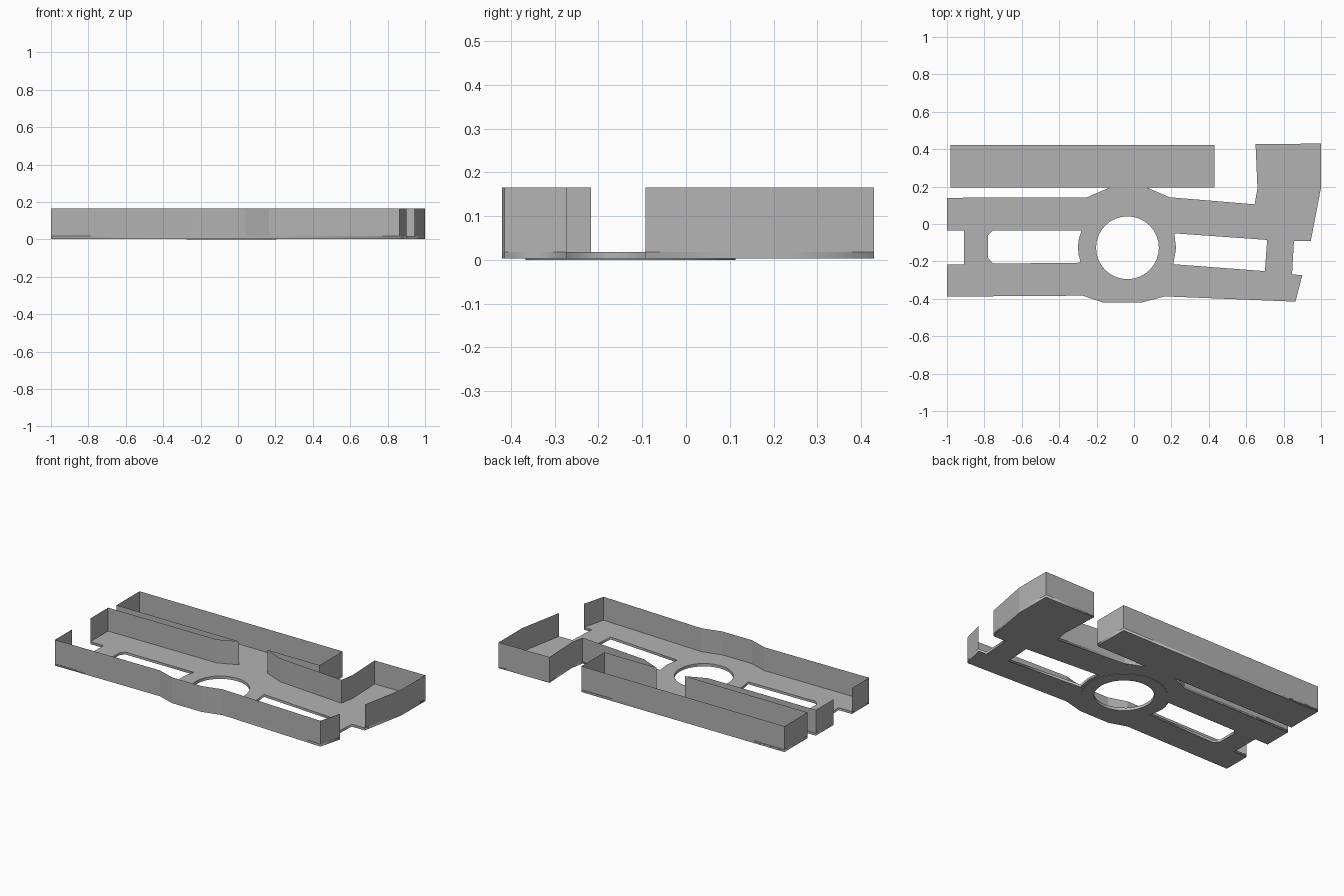
import bpy, bmesh, math

cube = bpy.data.objects.get("Cube")
if cube:
    bpy.data.objects.remove(cube, do_unlink=True)

BASE, FLOOR, TOP = 0.003, 0.018, 0.165

grey = bpy.data.materials.new("light_grey")
grey.use_nodes = True
colour = (0.45, 0.45, 0.45, 1)
grey.diffuse_color = colour
grey.node_tree.nodes["Principled BSDF"].inputs["Base Color"].default_value = colour


def slab(name, loops, low, high):
    """Flat plate from closed outlines; inner outlines become holes."""
    curve = bpy.data.curves.new(name, "CURVE")
    curve.dimensions = "2D"
    curve.fill_mode = "BOTH"
    curve.extrude = (high - low) / 2
    for loop in loops:
        spline = curve.splines.new("POLY")
        spline.points.add(len(loop) - 1)
        for point, (x, y) in zip(spline.points, loop):
            point.co = (x, y, 0, 1)
        spline.use_cyclic_u = True
    obj = bpy.data.objects.new(name, curve)
    bpy.context.collection.objects.link(obj)
    obj.location.z = (low + high) / 2
    curve.materials.append(grey)
    bpy.ops.object.select_all(action="DESELECT")
    obj.select_set(True)
    bpy.context.view_layer.objects.active = obj
    bpy.ops.object.convert(target="MESH")


def wall(name, path):
    """Thin upright sheet along an open path."""
    bm = bmesh.new()
    rows = [[bm.verts.new((x, y, z)) for x, y in path] for z in (BASE, TOP)]
    low, high = rows
    for i in range(len(path) - 1):
        bm.faces.new((low[i + 1], low[i], high[i], high[i + 1]))
    mesh = bpy.data.meshes.new(name)
    bm.to_mesh(mesh)
    bm.free()
    mesh.materials.append(grey)
    bpy.context.collection.objects.link(bpy.data.objects.new(name, mesh))


def circle(radius, count=32):
    steps = [2 * math.pi * i / count for i in range(count)]
    return [(-0.035 + radius * math.cos(a), -0.127 + radius * math.sin(a)) for a in steps]


# Outline runs: back wall with long bay and corner room, then front wall
back_path = [(-1, -.035), (-1, .14), (-.25, .143), (-.13, .195), (-.98, .195),
             (-.98, .423), (.43, .423), (.43, .195), (.07, .195), (.19, .143),
             (.645, .105), (.66, .19), (.65, .427), (1, .43), (1, .195), (.945, -.092)]
front_path = [(.9, -.273), (.863, -.415), (.165, -.387), (.04, -.42),
              (-.165, -.42), (-.275, -.383), (-1, -.388), (-1, -.217)]

# Recessed entrances at both ends
left_entrance = [(.855, -.092), (.845, -.27)]
right_entrance = [(-.91, -.217), (-.91, -.035)]

# Openings in the floor
right_slot = [(-.78, -.06), (-.755, -.035), (-.28, -.035), (-.295, -.08), (-.3, -.12),
              (-.296, -.165), (-.285, -.207), (-.755, -.212), (-.78, -.18)]
left_slot = [(.215, -.05), (.712, -.085), (.7, -.252), (.21, -.215), (.225, -.13)]

outline = back_path + left_entrance + front_path + right_entrance
slab("floor_plate", [outline, circle(.168), right_slot, left_slot], BASE, FLOOR)
slab("underside_ring", [circle(.24), circle(.168)], 0, BASE)
wall("back_wall", back_path)
wall("front_wall", front_path)
